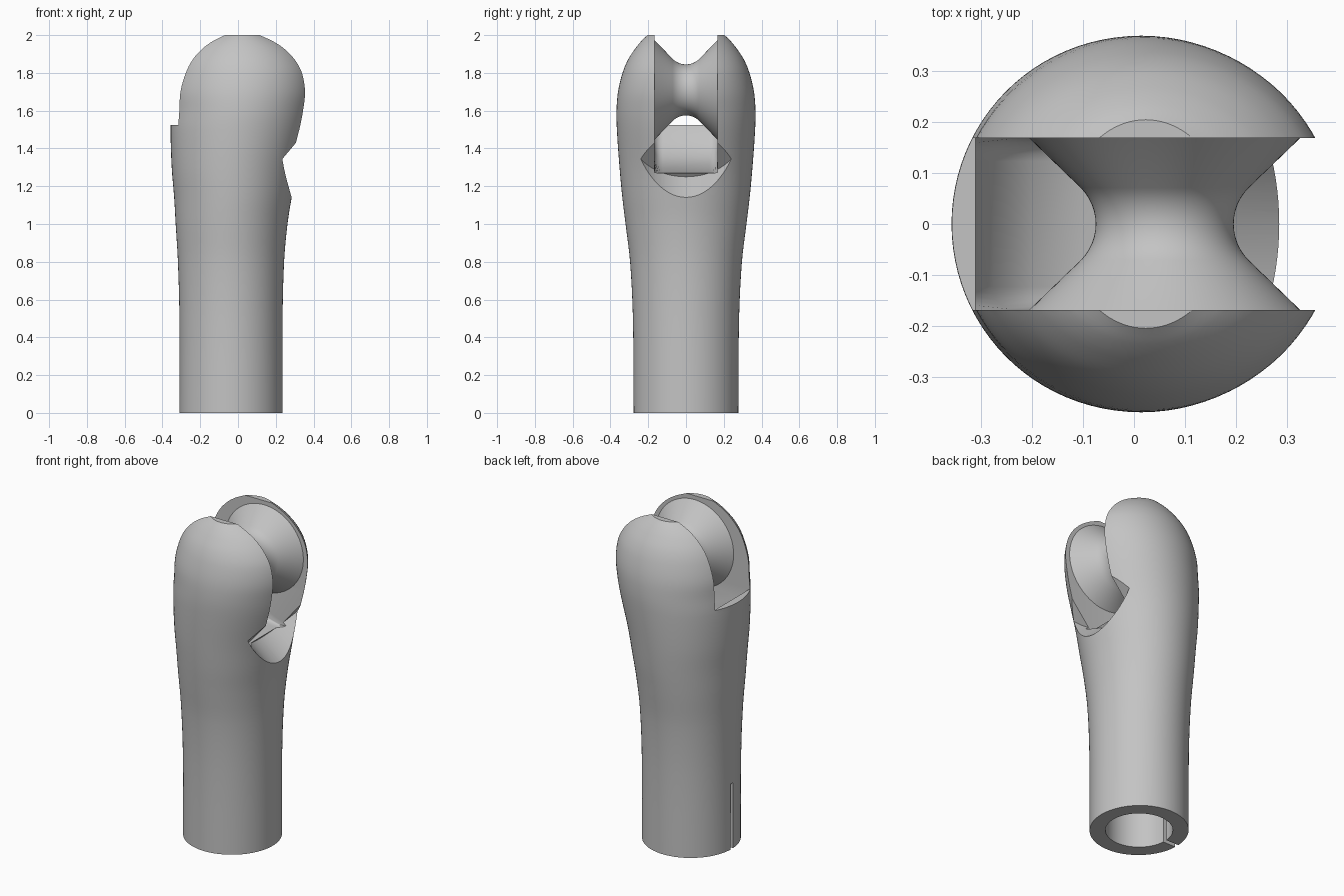
import bpy, bmesh, math
from mathutils import Matrix, Vector

cube = bpy.data.objects.get("Cube")
if cube:
    bpy.data.objects.remove(cube, do_unlink=True)

grey = bpy.data.materials.new("plain grey")
grey.use_nodes = True
grey.diffuse_color = (0.55, 0.55, 0.55, 1)
grey.node_tree.nodes["Principled BSDF"].inputs["Base Color"].default_value = (0.55, 0.55, 0.55, 1)

SLOT = 0.168          # half width of the fork slot
AXIS_X = -0.037       # axis of the round shaft


def make_object(name, bm):
    bmesh.ops.recalc_face_normals(bm, faces=bm.faces)
    mesh = bpy.data.meshes.new(name)
    bm.to_mesh(mesh)
    bm.free()
    mesh.materials.append(grey)
    obj = bpy.data.objects.new(name, mesh)
    bpy.context.collection.objects.link(obj)
    return obj


def loft(bm, rings, caps=True):
    """Skin a list of closed rings of points."""
    rows = [[bm.verts.new(p) for p in ring] for ring in rings]
    n = len(rows[0])
    for a, b in zip(rows, rows[1:]):
        for i in range(n):
            j = (i + 1) % n
            bm.faces.new((a[i], a[j], b[j], b[i]))
    if caps:
        bm.faces.new(rows[0])
        bm.faces.new(rows[-1])


def smooth_rows(rows, steps):
    """Cubic interpolation of section rows along their first value."""
    def slope(i, k):
        a, b = rows[max(i - 1, 0)], rows[min(i + 1, len(rows) - 1)]
        return (b[k] - a[k]) / (b[0] - a[0])
    out = []
    for i in range(len(rows) - 1):
        p, q = rows[i], rows[i + 1]
        h = q[0] - p[0]
        for s in range(steps):
            t = s / steps
            row = [p[0] + h * t]
            for k in range(1, len(p)):
                row.append((2*t**3 - 3*t**2 + 1) * p[k] + (t**3 - 2*t**2 + t) * h * slope(i, k)
                           + (3*t**2 - 2*t**3) * q[k] + (t**3 - t**2) * h * slope(i + 1, k))
            out.append(row)
    return out + [rows[-1]]


def cut(target, cutter):
    mod = target.modifiers.new("cut", "BOOLEAN")
    mod.operation = "DIFFERENCE"
    mod.solver = "EXACT"
    mod.object = cutter
    bpy.context.view_layer.objects.active = target
    bpy.ops.object.modifier_apply(modifier=mod.name)
    bpy.data.objects.remove(cutter, do_unlink=True)


def box(name, lo, hi):
    bm = bmesh.new()
    lo, hi = Vector(lo), Vector(hi)
    bmesh.ops.create_cube(bm, size=1, matrix=Matrix.Translation((lo + hi) / 2) @ Matrix.Diagonal((*(hi - lo), 1)))
    return make_object(name, bm)


def cylinder(name, radius, start, direction, length):
    """Cylinder whose flat end starts at a point and runs along a direction."""
    bm = bmesh.new()
    d = Vector(direction).normalized()
    place = Matrix.Translation(Vector(start) + d * length / 2) @ d.to_track_quat("Z", "Y").to_matrix().to_4x4()
    bmesh.ops.create_cone(bm, cap_ends=True, segments=96, radius1=radius, radius2=radius, depth=length, matrix=place)
    return make_object(name, bm)


# Shaft and swollen head: height, centre x, half width x, half width y
sections = [
    (0, AXIS_X, 0.273, 0.277), (0.5, AXIS_X, 0.273, 0.281), (0.8, AXIS_X, 0.281, 0.296),
    (1, -0.034, 0.296, 0.32), (1.14, -0.027, 0.311, 0.337), (1.3, -0.019, 0.332, 0.352),
    (1.5, 0.004, 0.361, 0.366), (1.6, 0.017, 0.368, 0.368), (1.7, 0.025, 0.373, 0.36),
    (1.8, 0.031, 0.355, 0.336), (1.87, 0.03, 0.323, 0.307), (1.93, 0.028, 0.275, 0.268),
    (1.97, 0.025, 0.222, 0.235), (2, 0.023, 0.161, 0.204)]
rings = []
for z, cx, rx, ry in smooth_rows(sections, 4):
    angles = [math.tau * i / 96 for i in range(96)]
    rings.append([(cx + rx * math.cos(a), ry * math.sin(a), z) for a in angles])
bm = bmesh.new()
loft(bm, rings)
body = make_object("forked_body", bm)

# Open fork slot
cut(body, box("slot_cutter", (-1, -SLOT, 1.525), (1, SLOT, 3)))

# Sloping channel under the wheel, with rounded floor edges
floor = [(-0.33, 1.6), (-0.31, 1.525), (-0.275, 1.43), (-0.2, 1.355), (-0.1, 1.305), (0.17, 1.27), (0.8, 1.27)]
outline = floor + [(0.8, 1.7), (-0.33, 1.7)]
bm = bmesh.new()
loft(bm, [[(x, y, z) for x, z in outline] for y in (-SLOT, SLOT)])
edges = [e for e in bm.edges
         if abs(e.verts[0].co.y - e.verts[1].co.y) < 0.001
         and all(v.co.z < 1.61 for v in e.verts)]
bmesh.ops.bevel(bm, geom=edges, offset=0.045, segments=5, profile=0.5, affect="EDGES")
cut(body, make_object("channel_cutter", bm))

# Slanted round notch below the slot
run, up = Vector((0.764, 0, -0.645)), Vector((0.645, 0, 0.764))
cut(body, cylinder("notch_cutter", 0.295, Vector((0.155, 0, 1.25)) + up * 0.295, run, 1))

# Socket in the foot and its clamping slit
cut(body, cylinder("socket_cutter", 0.187, (AXIS_X, 0, -0.1), (0, 0, 1), 0.85))
cut(body, box("slit_cutter", (-0.5, -0.013, -0.1), (-0.15, 0.013, 0.4)))

# Grooved wheel between the cheeks
groove = [(0.1 * math.sin(a), 0.235 - 0.1 * math.cos(a)) for a in
          [math.radians(-45 + 7.5 * i) for i in range(13)]]
profile = [(-SLOT, 0.265)] + groove + [(SLOT, 0.265)]
bm = bmesh.new()
loft(bm, [[(0.06 + r * math.cos(math.tau * i / 96), y, 1.71 + r * math.sin(math.tau * i / 96))
           for i in range(96)] for y, r in profile])
wheel = make_object("grooved_wheel", bm)

# Smooth shading with crisp edges
bpy.ops.object.select_all(action="DESELECT")
for obj in (body, wheel):
    obj.select_set(True)
bpy.context.view_layer.objects.active = body
bpy.ops.object.shade_smooth_by_angle(angle=math.radians(30))
